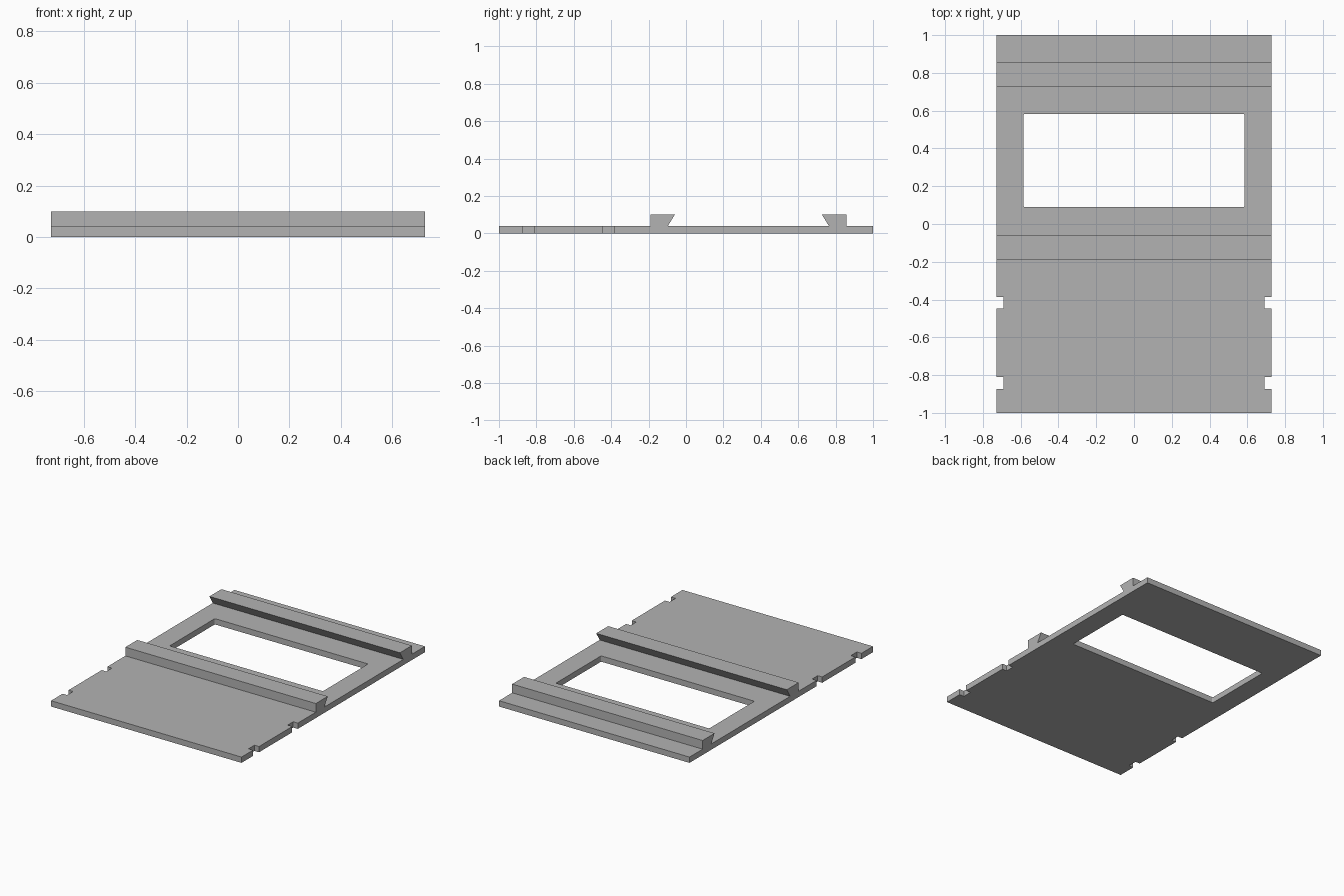
import bpy, bmesh
from math import cos, sin, pi
from mathutils import Vector

cube = bpy.data.objects.get("Cube")
if cube:
    bpy.data.objects.remove(cube, do_unlink=True)

# Single grey material
grey = bpy.data.materials.new("plain_grey")
grey.use_nodes = True
colour = (0.45, 0.45, 0.45, 1)
grey.diffuse_color = colour
grey.node_tree.nodes["Principled BSDF"].inputs["Base Color"].default_value = colour

HALF_W = 0.727
PLATE_H = 0.04
RAIL_TOP = 0.10


def extruded(name, loops, direction):
    """Fill closed loops (outline first, then holes) and extrude them."""
    bm = bmesh.new()
    edges = []
    for loop in loops:
        verts = [bm.verts.new(p) for p in loop]
        edges += [bm.edges.new((v, verts[i - 1])) for i, v in enumerate(verts)]
    bmesh.ops.triangle_fill(bm, edges=edges, use_beauty=True)
    result = bmesh.ops.extrude_face_region(bm, geom=bm.faces[:], use_keep_orig=True)
    moved = [g for g in result["geom"] if isinstance(g, bmesh.types.BMVert)]
    bmesh.ops.translate(bm, verts=moved, vec=Vector(direction))
    bmesh.ops.recalc_face_normals(bm, faces=bm.faces[:])
    mesh = bpy.data.meshes.new(name)
    bm.to_mesh(mesh)
    bm.free()
    mesh.materials.append(grey)
    obj = bpy.data.objects.new(name, mesh)
    bpy.context.collection.objects.link(obj)
    return obj


def rounded_rectangle(x0, x1, y0, y1, r, steps=3):
    points = []
    corners = [(x1 - r, y1 - r), (x0 + r, y1 - r), (x0 + r, y0 + r), (x1 - r, y0 + r)]
    for quarter, (cx, cy) in enumerate(corners):
        for s in range(steps + 1):
            a = (quarter + s / steps) * pi / 2
            points.append((cx + r * cos(a), cy + r * sin(a), 0))
    return points


# Base plate: side notches mirrored left and right, plus a window
NOTCH_X = 0.692
right_edge = [(HALF_W, -1, 0)]
for y0, y1 in ((-0.874, -0.809), (-0.447, -0.386)):
    right_edge += [(HALF_W, y0, 0), (NOTCH_X, y0, 0), (NOTCH_X, y1, 0), (HALF_W, y1, 0)]
right_edge.append((HALF_W, 1, 0))
outline = right_edge + [(-x, y, z) for x, y, z in reversed(right_edge)]
window = rounded_rectangle(-0.585, 0.585, 0.09, 0.583, 0.008)
extruded("base_plate", [outline, window], (0, 0, PLATE_H))


# Undercut rails facing each other across the window
def rail(name, outer, foot, lip):
    profile = [(outer, PLATE_H), (foot, PLATE_H), (lip, RAIL_TOP), (outer, RAIL_TOP)]
    extruded(name, [[(-HALF_W, y, z) for y, z in profile]], (2 * HALF_W, 0, 0))


rail("front_rail", -0.19, -0.097, -0.06)
rail("back_rail", 0.857, 0.764, 0.727)
